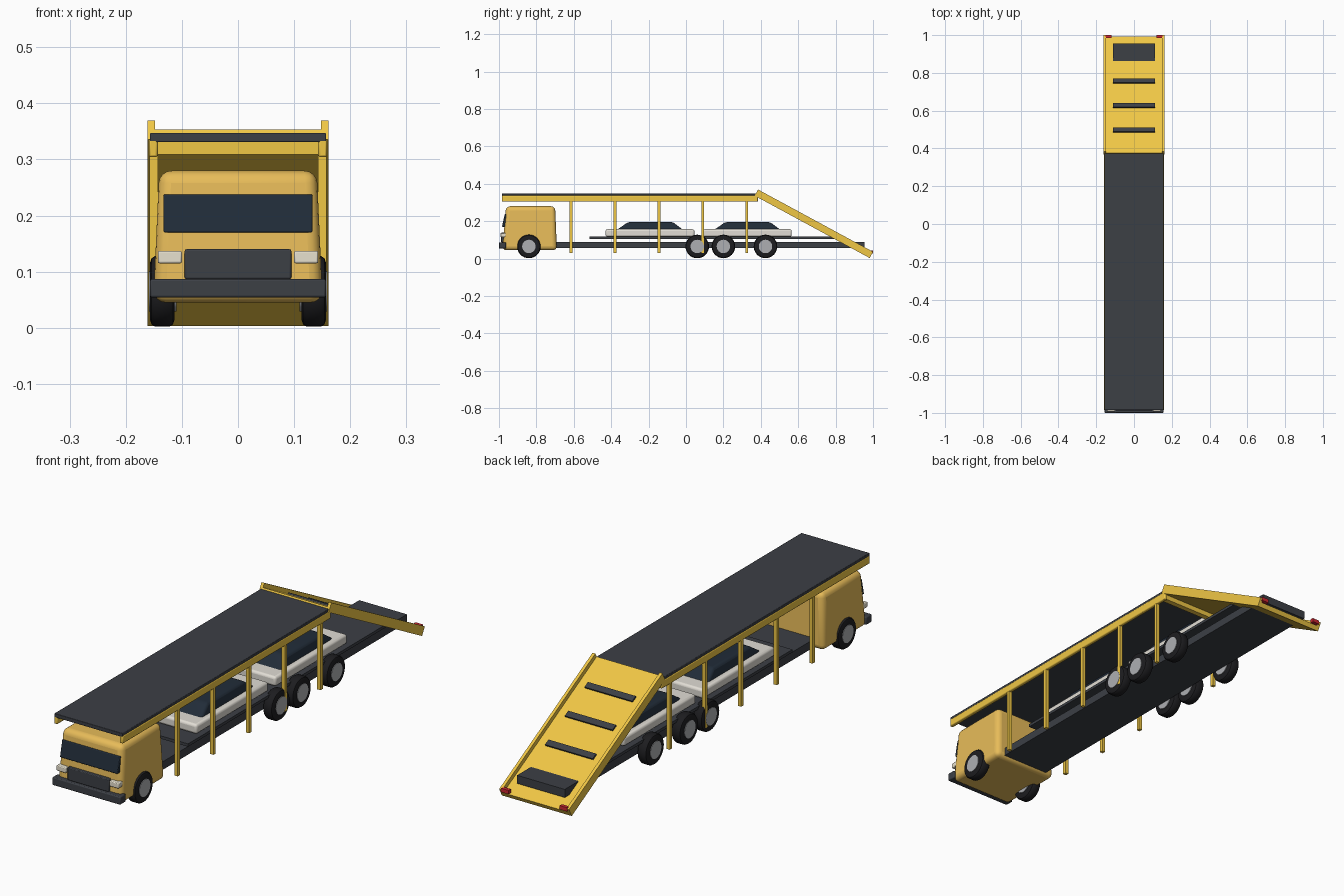
import bpy, bmesh, math
from mathutils import Vector

if "Cube" in bpy.data.objects:
    bpy.data.objects.remove(bpy.data.objects["Cube"])


def mat(name, r, g, b):
    m = bpy.data.materials.new(name)
    m.diffuse_color = (r, g, b, 1)
    m.use_nodes = True
    m.node_tree.nodes["Principled BSDF"].inputs["Base Color"].default_value = m.diffuse_color
    return m


YELLOW = mat("yellow", 0.87, 0.57, 0.06)
CAB = mat("cab_yellow", 0.80, 0.50, 0.10)
DARK = mat("dark_steel", 0.045, 0.05, 0.06)
GLASS = mat("glass", 0.015, 0.025, 0.04)
TYRE = mat("tyre", 0.012, 0.012, 0.014)
HUB = mat("hub", 0.42, 0.43, 0.45)
WHITE = mat("car_white", 0.75, 0.72, 0.66)
LAMP = mat("lamp", 0.80, 0.75, 0.62)
RED = mat("red", 0.6, 0.02, 0.03)


def finish(name, bm, material, bevel=0, segments=2):
    bmesh.ops.recalc_face_normals(bm, faces=bm.faces)
    me = bpy.data.meshes.new(name)
    bm.to_mesh(me)
    bm.free()
    ob = bpy.data.objects.new(name, me)
    bpy.context.collection.objects.link(ob)
    me.materials.append(material)
    if bevel:
        mod = ob.modifiers.new("bevel", 'BEVEL')
        mod.width, mod.segments, mod.limit_method = bevel, segments, 'ANGLE'
        bpy.ops.object.select_all(action='DESELECT')
        bpy.context.view_layer.objects.active = ob
        ob.select_set(True)
        bpy.ops.object.shade_smooth_by_angle(angle=math.radians(35))
    return ob


def prism(name, profile, x0, x1, material, bevel=0, segments=2, taper=None):
    """Extrude a (y, z) profile from x0 to x1; taper(z) scales x."""
    bm = bmesh.new()
    rings = [[bm.verts.new((x * (taper(z) if taper else 1), y, z)) for y, z in profile]
             for x in (x0, x1)]
    bm.faces.new(rings[0])
    bm.faces.new(rings[1])
    n = len(profile)
    for i in range(n):
        j = (i + 1) % n
        bm.faces.new((rings[0][i], rings[0][j], rings[1][j], rings[1][i]))
    return finish(name, bm, material, bevel, segments)


def box(name, x0, x1, y0, y1, z0, z1, material, bevel=0, segments=2):
    return prism(name, [(y0, z0), (y1, z0), (y1, z1), (y0, z1)], x0, x1, material, bevel, segments)


def lathe_x(name, profile, y, z, side, material, n=32):
    """Spin an (x, radius) profile around a wheel axis."""
    bm = bmesh.new()
    rings = [[bm.verts.new((side * x, y + r * math.cos(2 * math.pi * k / n),
                            z + r * math.sin(2 * math.pi * k / n))) for k in range(n)]
             for x, r in profile]
    for a, b in zip(rings, rings[1:]):
        for k in range(n):
            bm.faces.new((a[k], a[(k + 1) % n], b[(k + 1) % n], b[k]))
    bm.faces.new(rings[0])
    bm.faces.new(rings[-1])
    ob = finish(name, bm, material)
    bpy.ops.object.select_all(action='DESELECT')
    bpy.context.view_layer.objects.active = ob
    ob.select_set(True)
    bpy.ops.object.shade_smooth_by_angle(angle=math.radians(35))


# Cab with sloping front, narrower at the roof
prism("cab", [(-0.982, 0.045), (-0.69, 0.045), (-0.70, 0.28), (-0.962, 0.28)], -0.151, 0.151,
      CAB, 0.022, 4, taper=lambda z: 1 - 0.07 * (z - 0.045) / 0.235)
prism("windscreen", [(-0.984, 0.17), (-0.95, 0.17), (-0.95, 0.238), (-0.969, 0.238)],
      -0.133, 0.133, GLASS, 0.003)
box("grille", -0.095, 0.095, -0.988, -0.95, 0.087, 0.14, DARK, 0.003)
box("front_bumper", -0.157, 0.157, -1.0, -0.962, 0.054, 0.087, DARK, 0.004)

# Chassis and decks
box("chassis", -0.11, 0.11, -0.93, 0.955, 0.056, 0.09, DARK)
box("lower_deck", -0.13, 0.13, -0.515, 0.81, 0.105, 0.117, DARK)
box("upper_deck", -0.157, 0.157, -0.985, 0.385, 0.331, 0.347, DARK, 0.002)
box("deck_crossbeam", -0.144, 0.144, 0.355, 0.378, 0.309, 0.333, YELLOW)

# Sloping rear ramp, rails sit on the plate edges
start, end = Vector((0.367, 0.336)), Vector((0.982, 0.003))
d = (end - start).normalized()
nrm = Vector((-d.y, d.x))


def ramp_piece(name, s0, s1, h0, h1, x0, x1, material):
    pts = [start + d * s + nrm * h for s, h in ((s0, h0), (s1, h0), (s1, h1), (s0, h1))]
    return prism(name, [tuple(p) for p in pts], x0, x1, material)


length = (end - start).length
ramp_piece("ramp_plate", 0, length, 0, 0.02, -0.155, 0.155, YELLOW)
for i, y in enumerate((0.50, 0.63, 0.76)):
    s = (y - start.x - 0.013) / d.x
    ramp_piece(f"ramp_tread_{i}", s - 0.013, s + 0.013, 0.015, 0.027, -0.11, 0.11, DARK)

# Mirrored parts
for side, tag in ((-1, "left"), (1, "right")):
    def pair(name, x0, x1, *args):
        return box(f"{tag}_{name}", side * x0, side * x1, *args)

    pair("headlight", 0.10, 0.143, -0.992, -0.95, 0.115, 0.137, LAMP, 0.003)
    pair("tail_light", 0.118, 0.152, 0.985, 1.0, 0.026, 0.042, RED)
    pair("deck_rail", 0.143, 0.159, -0.985, 0.385, 0.304, 0.337, YELLOW, 0.004)
    ramp_piece(f"{tag}_ramp_rail", 0, length, 0.0, 0.038, side * 0.148, side * 0.161, YELLOW)
    for i in range(5):
        y = -0.615 + 0.235 * i
        pair(f"deck_post_{i}", 0.143, 0.158, y - 0.0075, y + 0.0075, 0.03, 0.315, YELLOW)
    for i, y in enumerate((-0.84, 0.06, 0.20, 0.425)):
        lathe_x(f"{tag}_tyre_{i}", [(0.113, 0.05), (0.116, 0.059), (0.122, 0.063), (0.148, 0.063),
                                    (0.154, 0.059), (0.157, 0.05)], y, 0.065, side, TYRE)
        lathe_x(f"{tag}_hub_{i}", [(0.11, 0.036), (0.159, 0.036)], y, 0.065, side, HUB)

# Two carried cars
for i, y in enumerate((-0.43, 0.09)):
    box(f"carried_car_body_{i}", -0.11, 0.11, y, y + 0.475, 0.117, 0.157, WHITE, 0.01, 3)
    prism(f"carried_car_cabin_{i}",
          [(y + 0.055, 0.15), (y + 0.42, 0.15), (y + 0.36, 0.195), (y + 0.12, 0.195)],
          -0.09, 0.09, GLASS, 0.01, 3, taper=lambda z: 1 - 0.15 * (z - 0.15) / 0.045)
